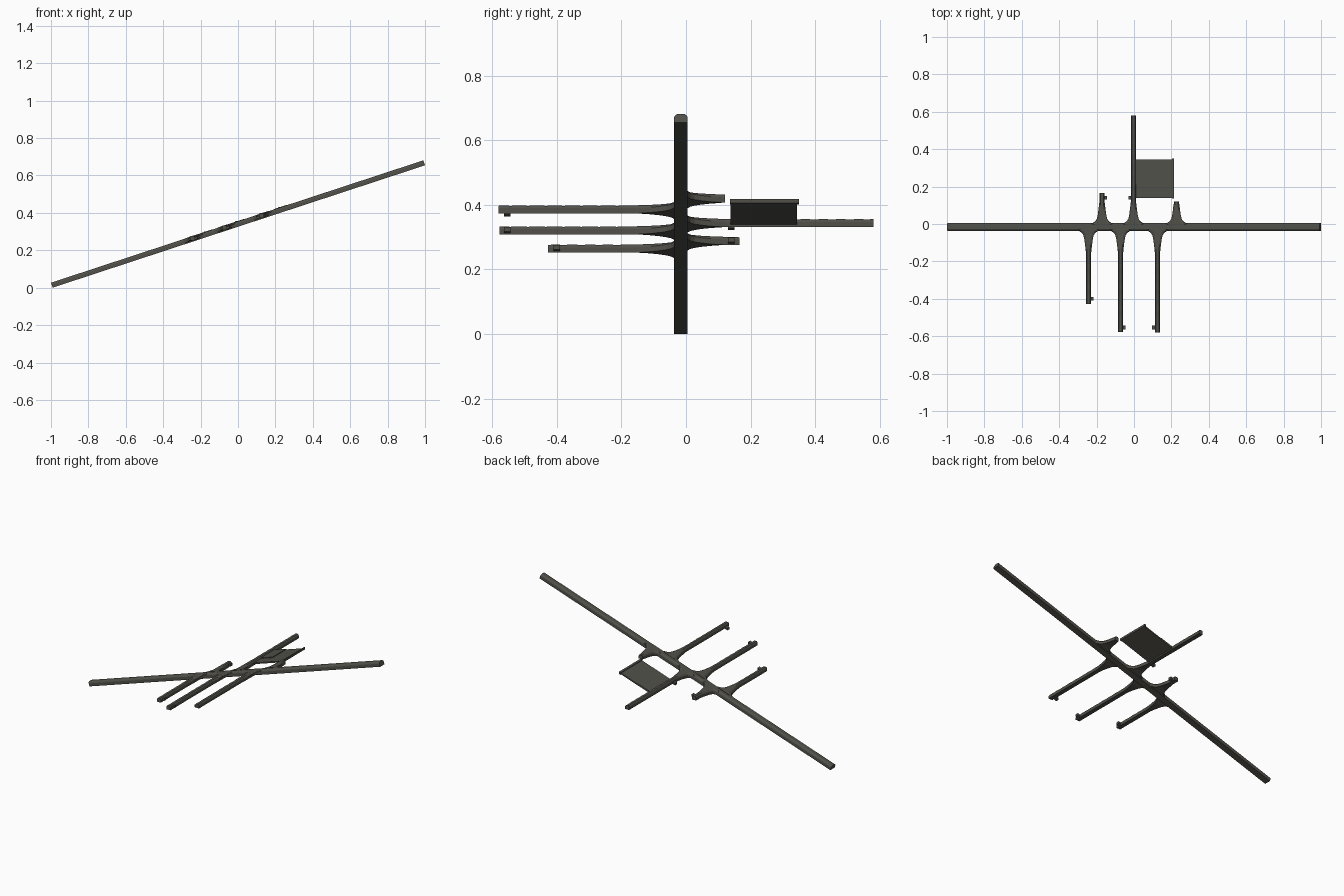
import bpy, bmesh, math
from mathutils import Vector

if "Cube" in bpy.data.objects:
    bpy.data.objects.remove(bpy.data.objects["Cube"])

ANG = math.atan(0.3286)
S = math.tan(ANG)
Z0 = 0.3405            # height of the incline axis at x = 0
AXIS_Y = -0.016

rock = bpy.data.materials.new("dark warm grey")
rock.diffuse_color = (0.082, 0.08, 0.068, 1)
rock.use_nodes = True
rock.node_tree.nodes["Principled BSDF"].inputs["Base Color"].default_value = rock.diffuse_color


def loft(name, sections):
    """Closed skin through equally sized rings of points."""
    bm = bmesh.new()
    rings = [[bm.verts.new(p) for p in sec] for sec in sections]
    n = len(rings[0])
    for a, b in zip(rings, rings[1:]):
        for i in range(n):
            j = (i + 1) % n
            bm.faces.new((a[i], a[j], b[j], b[i]))
    bm.faces.new(rings[0])
    bm.faces.new(rings[-1])
    bmesh.ops.recalc_face_normals(bm, faces=bm.faces)
    me = bpy.data.meshes.new(name)
    bm.to_mesh(me)
    bm.free()
    me.materials.append(rock)
    ob = bpy.data.objects.new(name, me)
    bpy.context.collection.objects.link(ob)
    return ob


def arch(w, h):
    """Tunnel outline: flat floor, upright walls, chamfered roof."""
    return [(-w, -h), (w, -h), (w, 0.3 * h), (0.85 * w, 0.7 * h), (0.55 * w, h),
            (-0.55 * w, h), (-0.85 * w, 0.7 * h), (-w, 0.3 * h)]


# Main inclined tunnel
along = Vector((math.cos(ANG), 0, math.sin(ANG)))
up = Vector((-math.sin(ANG), 0, math.cos(ANG)))
half = (1 - 0.014 * math.sin(ANG)) / math.cos(ANG)
origin = Vector((0, AXIS_Y, Z0))
loft("main_incline", [[origin + along * t + Vector((0, u, 0)) + up * v
                       for u, v in arch(0.0205, 0.014)] for t in (-half, half)])


def side_tunnel(name, x, end, flare):
    """Level drift that widens in a smooth fillet where it meets the incline."""
    d = 1 if end > AXIS_Y else -1
    start = AXIS_Y + d * 0.018
    length = abs(end - start)
    w0, h = 0.0135, 0.0125
    stations = [(0, 0.06), (0.004, 0.05), (0.012, 0.037), (0.025, 0.028),
                (0.045, 0.023), (0.075, 0.019), (0.1, 0.016), (flare, w0)]
    stations = [(0, 0.06)] + [s for s in stations if 0 < s[0] < length]
    t = stations[-1][0]
    while t + 0.0275 < length:            # gently uneven roof
        t += 0.0275
        stations.append((t, w0))
    stations.append((length, w0))
    secs = [[] for _ in stations]
    for k, (t, w) in enumerate(stations):
        tilt = min(1, max(0, (w - w0) / 0.012))     # follow the slope at the mouth
        dip = 0.0015 if t > flare and k % 2 else 0
        for u, v in arch(w, h):
            z = Z0 + 0.004 + S * x + S * tilt * u + v - (dip if v > 0.5 * h else 0)
            secs[k].append((x + u, start + d * t, z))
    # inner anchor hidden in the incline
    inner = [(px, start - d * 0.012, pz) for px, _, pz in secs[0]]
    loft(name, [inner] + secs)


def slab(name, x0, x1, y0, y1, lo, hi):
    """Thin plate lying parallel to the incline."""
    loft(name, [[(x, y, Z0 + S * x + v)
                 for y, v in ((y0, lo), (y1, lo), (y1, hi), (y0, hi))]
                for x in (x0, x1)])


# Level drifts: name, x, end y, flare length
for n, x, e, f in (("front_drift_low", -0.243, -0.427, 0.125),
                   ("front_drift_middle", -0.072, -0.578, 0.125),
                   ("front_drift_high", 0.1255, -0.58, 0.125),
                   ("back_stub_low", -0.171, 0.165, 0.12),
                   ("back_drift", -0.003, 0.58, 0.12),
                   ("back_stub_high", 0.227, 0.12, 0.11)):
    side_tunnel(n, x, e, f)

# Small niches beside the drift ends
for i, (x, y) in enumerate(((-0.225, -0.4), (-0.054, -0.553), (0.106, -0.553),
                            (-0.153, 0.14), (-0.021, 0.14))):
    slab(f"niche_{i + 1}", x - 0.009, x + 0.009, y - 0.01, y + 0.01, -0.008, 0.006)

# Mined panel next to the back drift, with a raised part and an upper rim
slab("mined_panel", 0.008, 0.212, 0.138, 0.344, -0.005, 0.003)
slab("mined_panel_upper_layer", 0.008, 0.09, 0.21, 0.344, 0.002, 0.007)
slab("mined_panel_rim", 0.204, 0.215, 0.136, 0.35, -0.006, 0.007)
